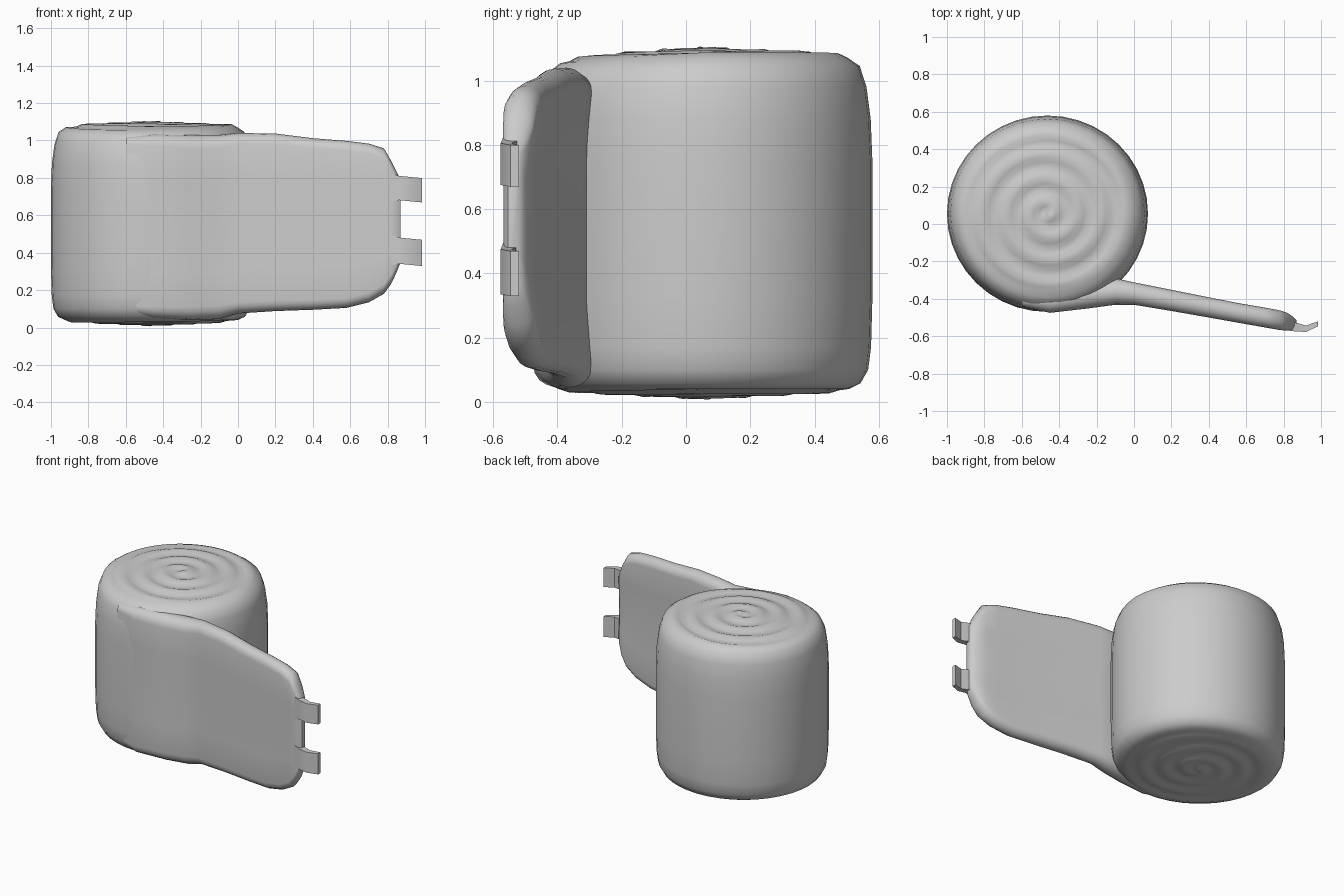
import bpy, bmesh, math

if "Cube" in bpy.data.objects:
    bpy.data.objects.remove(bpy.data.objects["Cube"])


def finish(name, bm, angle=50):
    bmesh.ops.recalc_face_normals(bm, faces=bm.faces)
    me = bpy.data.meshes.new(name)
    bm.to_mesh(me)
    bm.free()
    ob = bpy.data.objects.new(name, me)
    bpy.context.collection.objects.link(ob)
    bpy.ops.object.select_all(action='DESELECT')
    ob.select_set(True)
    bpy.context.view_layer.objects.active = ob
    bpy.ops.object.shade_smooth_by_angle(angle=math.radians(angle))
    return ob


def loft(name, rings, angle=50):
    """Skin a list of equal-length point rings and cap both ends."""
    bm = bmesh.new()
    loops = [[bm.verts.new(p) for p in ring] for ring in rings]
    n = len(loops[0])
    for a, b in zip(loops, loops[1:]):
        for i in range(n):
            j = (i + 1) % n
            bm.faces.new((a[i], a[j], b[j], b[i]))
    bm.faces.new(loops[0])
    bm.faces.new(loops[-1])
    return finish(name, bm, angle)


# Rolled bandage body: soft cylinder with spiral layers on both ends
CX, CY, RX, RY, SEG = -0.4625, 0.055, 0.5375, 0.525, 40
side = [(0.86, 0.04), (0.93, 0.058), (0.975, 0.10), (0.992, 0.17), (1.0, 0.32),
        (1.0, 0.75), (0.99, 0.88), (0.965, 0.98), (0.925, 1.045), (0.85, 1.072)]
inner = [0.03 + 0.055 * i for i in range(15)]


def ring(f, z, ripple=0.0):
    pts = []
    for k in range(SEG):
        t = 2 * math.pi * k / SEG
        wave = ripple * math.sin(2 * math.pi * f / 0.24 - t)
        # front top edge sags slightly towards the tail
        sag = -0.025 * max(0, -math.sin(t)) * f * f if z > 1 else 0
        pts.append((CX + RX * f * math.cos(t), CY + RY * f * math.sin(t), z + wave + sag))
    return pts


bottom = [ring(f, 0.012 + 0.026 * f, 0.006) for f in inner]
top = [ring(f, 1.097 - 0.022 * f, 0.009) for f in reversed(inner)]
loft("bandage_roll", bottom + [ring(f, z) for f, z in side] + top)

# Loose tail: (x, front y, back y, bottom z, top z)
stations = [(-0.60, -0.44, -0.36, 0.08, 1.02), (-0.45, -0.475, -0.35, 0.05, 1.035),
            (-0.25, -0.452, -0.31, 0.04, 1.03), (-0.10, -0.432, -0.29, 0.045, 1.03),
            (0.00, -0.432, -0.312, 0.075, 1.04), (0.20, -0.465, -0.352, 0.088, 1.037),
            (0.40, -0.50, -0.392, 0.095, 1.012), (0.58, -0.532, -0.427, 0.105, 0.998),
            (0.70, -0.553, -0.447, 0.135, 0.983), (0.78, -0.567, -0.462, 0.18, 0.958),
            (0.82, -0.570, -0.475, 0.235, 0.89), (0.85, -0.566, -0.495, 0.30, 0.83),
            (0.868, -0.555, -0.515, 0.345, 0.79)]


def tail_ring(x, y0, y1, z0, z1):
    yc, h = (y0 + y1) / 2, (y1 - y0) / 2
    pts = []
    for base, start in ((z0, math.pi), (z1, 0)):
        up = 1 if base == z0 else -1
        for i in range(9):
            a = start + math.pi * i / 8
            pts.append((x, yc + h * math.cos(a), base + up * h + h * math.sin(a)))
    # body thins a little between the rolled hems
    for zf, s, at in ((0.75, 1, 9), (0.5, 1, 9), (0.25, 1, 9),
                      (0.25, -1, 21), (0.5, -1, 21), (0.75, -1, 21)):
        pts.insert(at, (x, yc + s * h * (0.8 if s > 0 else 0.97), z0 + (z1 - z0) * zf))
    return pts


# order the right-hand inserts downwards-to-upwards along the loop
rings = []
for st in stations:
    r = tail_ring(*st)
    r[21:24] = sorted(r[21:24], key=lambda p: -p[2])
    r[9:12] = sorted(r[9:12], key=lambda p: p[2])
    rings.append(r[:12] + r[12:21] + r[21:])
loft("bandage_tail", rings)

# Two small bent fastening clips on the tail end
path = [(0.78, -0.54), (0.86, -0.55), (0.92, -0.56), (0.985, -0.533)]


def clip(name, z0, z1, lean):
    rings = []
    for i, (x, y) in enumerate(path):
        t = 0.024 if i < 2 else 0.017 - 0.004 * (i - 2)
        flare = 0.02 if i == 0 else 0
        dz = lean * (i - 2)
        rings.append([(x, y - t, z0 - flare + dz), (x, y + t, z0 - flare + dz),
                      (x, y + t, z1 + flare + dz), (x, y - t, z1 + flare + dz)])
    loft(name, rings, 30)


clip("upper_clip", 0.675, 0.805, -0.006)
clip("lower_clip", 0.335, 0.475, -0.006)
